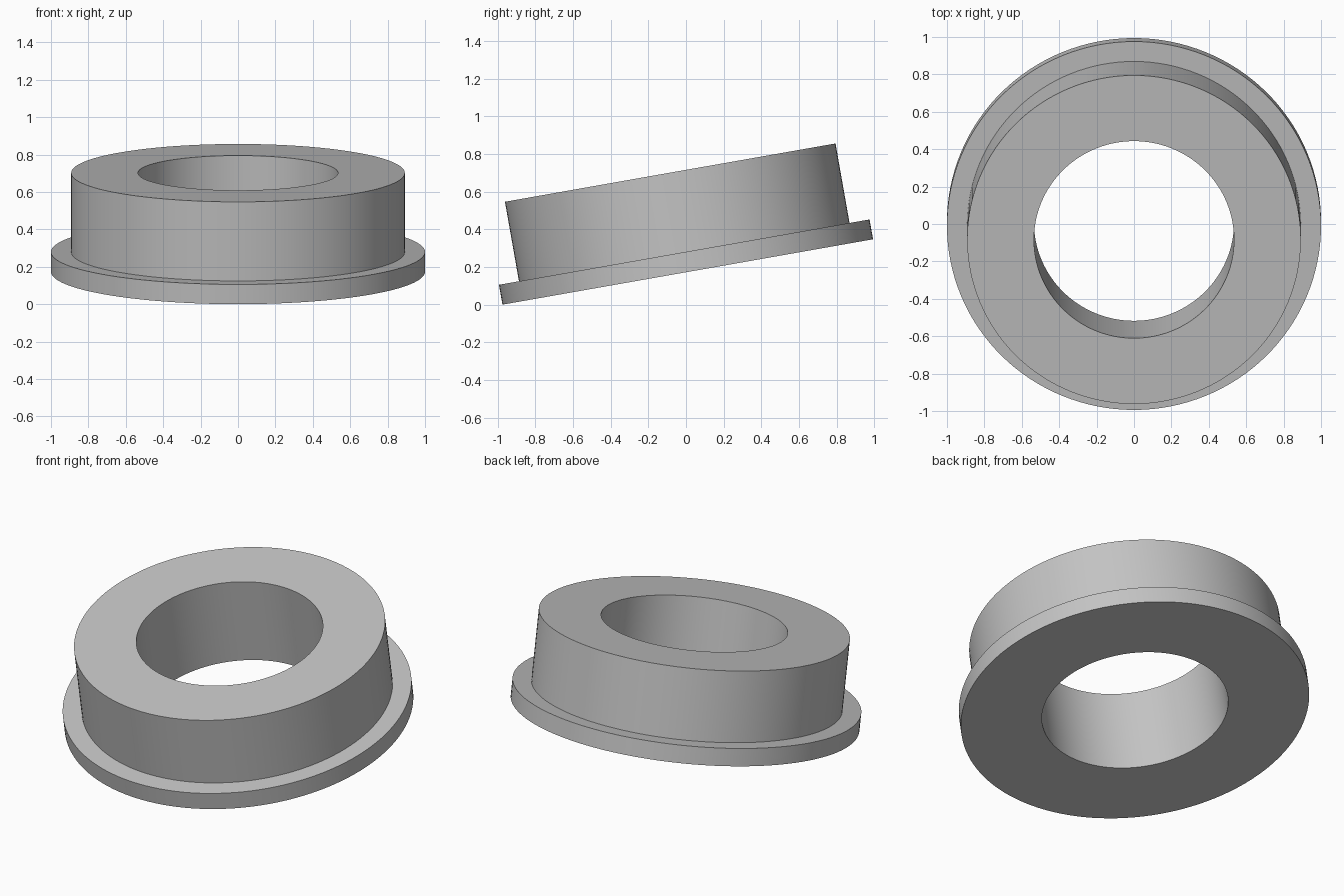
import bpy
from math import radians, sin, cos, pi

cube = bpy.data.objects.get("Cube")
if cube:
    bpy.data.objects.remove(cube, do_unlink=True)

# Plain grey material
grey = bpy.data.materials.new("plain grey")
grey.use_nodes = True
colour = (0.55, 0.55, 0.55, 1)
grey.diffuse_color = colour
grey.node_tree.nodes["Principled BSDF"].inputs["Base Color"].default_value = colour

SIDES = 128
FLANGE_R, BODY_R, BORE_R = 1.0, 0.892, 0.535
FLANGE_H, TOTAL_H = 0.107, 0.536
TILT = radians(10)


def lathe(name, profile):
    """Revolve a closed (radius, height) profile about z."""
    n = len(profile)
    verts = [(r * cos(2 * pi * i / SIDES), r * sin(2 * pi * i / SIDES), z)
             for i in range(SIDES) for r, z in profile]
    faces = []
    for i in range(SIDES):
        a, b = i * n, (i + 1) % SIDES * n
        for j in range(n):
            k = (j + 1) % n
            faces.append((a + j, b + j, b + k, a + k))
    mesh = bpy.data.meshes.new(name)
    mesh.from_pydata(verts, [], faces)
    mesh.materials.append(grey)
    obj = bpy.data.objects.new(name, mesh)
    bpy.context.collection.objects.link(obj)
    return obj


# Flanged bushing: wide thin flange, tall collar, through bore
bushing = lathe("flanged_bushing", [
    (BORE_R, 0), (FLANGE_R, 0), (FLANGE_R, FLANGE_H),
    (BODY_R, FLANGE_H), (BODY_R, TOTAL_H), (BORE_R, TOTAL_H)])

# Tip the ring back, resting on the front of its rim
bushing.rotation_euler.x = TILT
bushing.location = (0, FLANGE_H * sin(TILT) / 2, FLANGE_R * sin(TILT))

bpy.ops.object.select_all(action='DESELECT')
bushing.select_set(True)
bpy.context.view_layer.objects.active = bushing
bpy.ops.object.shade_smooth_by_angle(angle=radians(30))
